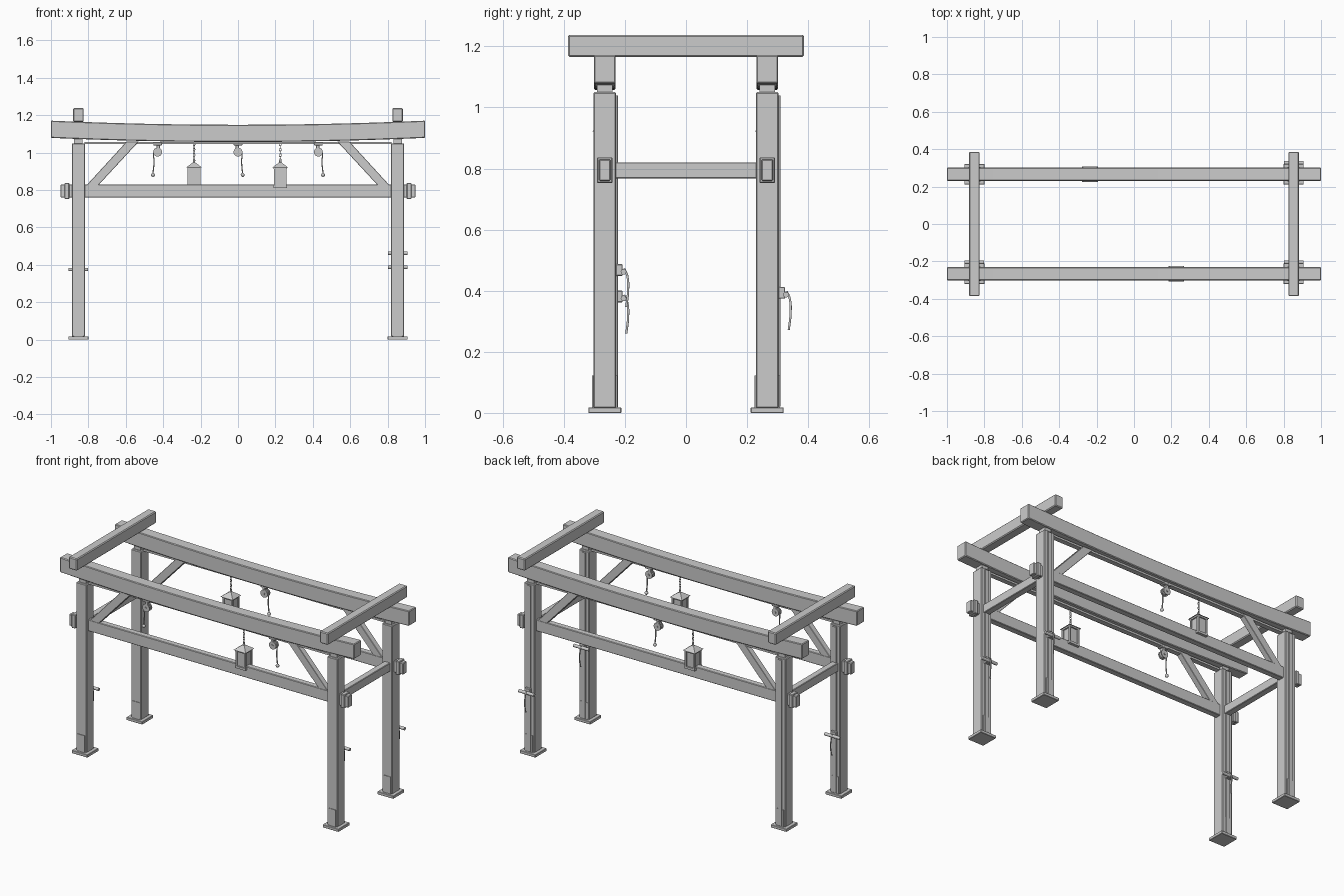
import bpy, bmesh, math
from mathutils import Matrix, Vector

if "Cube" in bpy.data.objects:
    bpy.data.objects.remove(bpy.data.objects["Cube"])

PX, PY = 0.853, 0.266   # post centre offsets


def finish(bm, name, bevel=0.0):
    bmesh.ops.recalc_face_normals(bm, faces=bm.faces)
    me = bpy.data.meshes.new(name)
    bm.to_mesh(me)
    bm.free()
    ob = bpy.data.objects.new(name, me)
    bpy.context.collection.objects.link(ob)
    if bevel:
        m = ob.modifiers.new("edge_bevel", 'BEVEL')
        m.width, m.segments, m.limit_method = bevel, 1, 'ANGLE'
    return ob


def box(name, c, s, bevel=0.0):
    bm = bmesh.new()
    bmesh.ops.create_cube(bm, size=1, matrix=Matrix.Translation(c) @ Matrix.Diagonal((*s, 1)))
    return finish(bm, name, bevel)


def cone(name, c, r1, r2, depth, axis='Z', seg=16, spin=0.0, smooth=True):
    rot = {'Z': Matrix(), 'X': Matrix.Rotation(math.pi / 2, 4, 'Y'),
           'Y': Matrix.Rotation(math.pi / 2, 4, 'X')}[axis]
    bm = bmesh.new()
    bmesh.ops.create_cone(bm, cap_ends=True, segments=seg, radius1=r1, radius2=r2, depth=depth,
                          matrix=Matrix.Translation(c) @ rot @ Matrix.Rotation(spin, 4, 'Z'))
    if smooth:
        for f in bm.faces:
            f.smooth = len(f.verts) == 4
    return finish(bm, name)


def ball(name, c, r):
    bm = bmesh.new()
    bmesh.ops.create_uvsphere(bm, u_segments=12, v_segments=8, radius=r, matrix=Matrix.Translation(c))
    for f in bm.faces:
        f.smooth = True
    return finish(bm, name)


def prism(name, pts, y, depth, bevel=0.0):
    """Extrude an x-z outline along y, centred on y."""
    bm = bmesh.new()
    face = bm.faces.new([bm.verts.new((x, y - depth / 2, z)) for x, z in pts])
    ext = bmesh.ops.extrude_face_region(bm, geom=[face])
    bmesh.ops.translate(bm, vec=(0, depth, 0),
                        verts=[v for v in ext["geom"] if isinstance(v, bmesh.types.BMVert)])
    return finish(bm, name, bevel)


def rope(name, pts, r, cyclic=False):
    cu = bpy.data.curves.new(name, 'CURVE')
    cu.dimensions = '3D'
    cu.bevel_depth, cu.bevel_resolution, cu.resolution_u = r, 1, 4
    cu.use_fill_caps = True
    sp = cu.splines.new('BEZIER')
    sp.bezier_points.add(len(pts) - 1)
    for p, co in zip(sp.bezier_points, pts):
        p.co = co
        p.handle_left_type = p.handle_right_type = 'AUTO'
    sp.use_cyclic_u = cyclic
    ob = bpy.data.objects.new(name, cu)
    bpy.context.collection.objects.link(ob)
    return ob


# Posts with foot plates, shoe panels, conduit strips and top tenons
for x in (-PX, PX):
    for y in (-PY, PY):
        box("post", (x, y, 0.533), (0.07, 0.075, 1.034), 0.004)
        box("foot_plate", (x, y, 0.009), (0.108, 0.108, 0.018), 0.002)
        for s in (-1, 1):
            box("shoe_panel", (x, y + s * 0.038, 0.07), (0.05, 0.006, 0.104))
        box("post_strip", (x, y + 0.0395, 0.53), (0.026, 0.008, 1.02), 0.001)
        box("post_tenon", (x, y, 1.062), (0.045, 0.05, 0.034))

# Long frames, front and back
for y in (-PY, PY):
    # gently upswept top beam
    xs = [-1 + i / 8 for i in range(17)]
    outline = [(x, 1.057 + 0.022 * x * x) for x in xs]
    outline += [(x, 1.149 + 0.022 * x * x) for x in reversed(xs)]
    prism("top_beam", outline, y, 0.071, 0.004)
    box("under_rail", (0, y, 1.052), (1.64, 0.03, 0.012))
    # through tie beam and its end collars
    box("tie_beam", (0, y, 0.795), (1.897, 0.038, 0.07), 0.003)
    for s in (-1, 1):
        box("tie_collar", (s * 0.915, y, 0.795), (0.026, 0.051, 0.084), 0.003)
        prism("brace", [(s * a, b) for a, b in
                        ((0.815, 0.82), (0.752, 0.82), (0.53, 1.06), (0.595, 1.06))], y, 0.036, 0.002)

# Cross members at both ends
for x in (-PX, PX):
    box("cross_beam", (x, 0, 1.2015), (0.056, 0.772, 0.073), 0.005)
    box("side_rail", (x, 0, 0.794), (0.04, 0.47, 0.053), 0.003)


# Hanging lanterns on chains
def lantern(x, y):
    for i in range(7):
        z, a = 1.045 - i * 0.0145, i % 2
        pts = []
        for k in range(6):
            t = k * math.pi / 3
            h = 0.005 * math.cos(t)
            pts.append((x + h * (1 - a), y + h * a, z + 0.009 * math.sin(t)))
        rope("lantern_chain_link", pts, 0.0018, True)
    cone("lantern_finial", (x, y, 0.952), 0.007, 0.004, 0.014, seg=8)
    cone("lantern_roof", (x, y, 0.934), 0.059, 0.01, 0.026, seg=4, spin=math.pi / 4, smooth=False)
    box("lantern_top_frame", (x, y, 0.917), (0.07, 0.07, 0.01))
    box("lantern_base", (x, y, 0.817), (0.07, 0.07, 0.014))
    box("lantern_glass", (x, y, 0.867), (0.054, 0.054, 0.096))
    for sx in (-1, 1):
        for sy in (-1, 1):
            box("lantern_corner", (x + sx * 0.029, y + sy * 0.029, 0.867), (0.01, 0.01, 0.096))


lantern(-0.235, PY)
lantern(0.226, -PY)


# Pulley blocks with a short rope and weight
def pulley(x, y, s):
    box("pulley_mount", (x, y, 1.046), (0.046, 0.034, 0.014), 0.002)
    box("pulley_strap", (x - s * 0.004, y, 1.025), (0.018, 0.026, 0.04), 0.002)
    for d in (-1, 1):
        cone("pulley_cheek", (x, y + d * 0.011, 1.003), 0.024, 0.024, 0.006, 'Y')
    cone("pulley_wheel", (x, y, 1.003), 0.018, 0.018, 0.018, 'Y')
    cone("pulley_axle", (x, y, 1.003), 0.006, 0.006, 0.036, 'Y', 8)
    rope("pulley_rope", [(x - s * 0.012, y, 1.02), (x + s * 0.01, y, 1.02), (x + s * 0.02, y, 1.0),
                         (x + s * 0.019, y, 0.95), (x + s * 0.025, y, 0.885)], 0.0035)
    ball("rope_weight", (x + s * 0.025, y, 0.881), 0.0105)


pulley(-0.43, -PY, -1)
pulley(0.0, PY, 1)
pulley(0.43, -PY, 1)


# Rope cleats on the post faces
def cleat(x, y, z):
    f = y + 0.0375
    box("cleat_base", (x, f + 0.01, z + 0.006), (0.036, 0.022, 0.038), 0.002)
    cone("cleat_bar", (x, f + 0.024, z), 0.0095, 0.0095, 0.104, 'X', 10)
    rope("cleat_rope", [(x, f + 0.026, z + 0.011), (x, f + 0.036, z - 0.012),
                        (x + 0.004, f + 0.039, z - 0.06), (x, f + 0.033, z - 0.115)], 0.004)


cleat(-PX, -PY, 0.375)
cleat(PX, -PY, 0.462)
cleat(PX, PY, 0.387)
